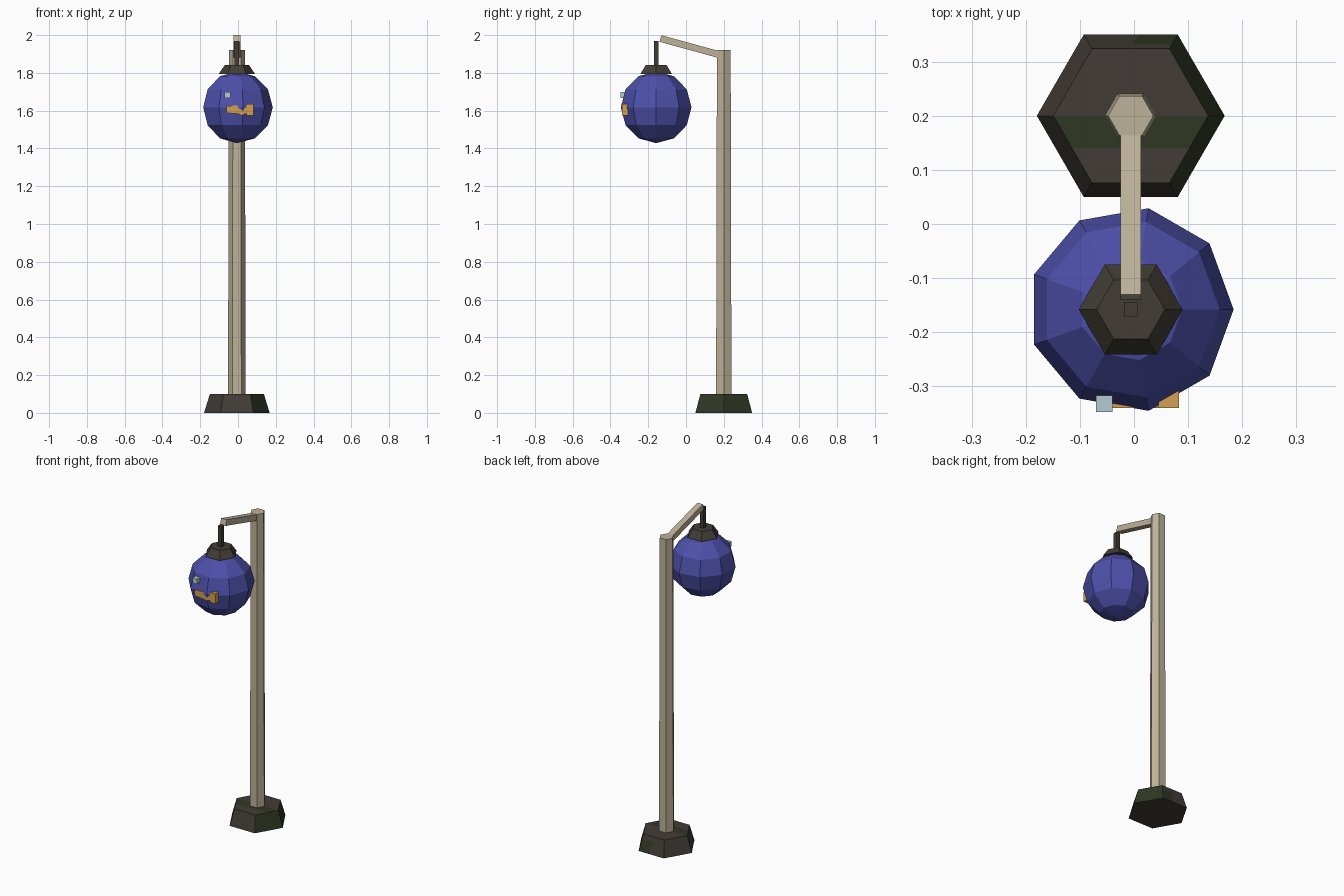
import bpy
import bmesh
from math import cos, sin, pi, atan2
from mathutils import Vector, Matrix

if "Cube" in bpy.data.objects:
    bpy.data.objects.remove(bpy.data.objects["Cube"])


def material(name, rgb):
    """Flat material from 0-255 screen colour, stored as linear."""
    lin = [((c / 255 + 0.055) / 1.055) ** 2.4 for c in rgb]
    mat = bpy.data.materials.new(name)
    mat.use_nodes = True
    mat.diffuse_color = (*lin, 1)
    bsdf = mat.node_tree.nodes["Principled BSDF"]
    bsdf.inputs["Base Color"].default_value = (*lin, 1)
    bsdf.inputs["Roughness"].default_value = 0.9
    return mat


stone = material("dark stone", (66, 60, 54))
moss = material("moss green", (48, 55, 36))
iron = material("dark iron", (66, 61, 53))
wood = material("pale wood", (190, 178, 153))
blue = material("globe blue", (77, 80, 170))
gold = material("amber", (212, 160, 84))
glint = material("pale glint", (178, 203, 213))


def finish(name, bm, *mats):
    bmesh.ops.recalc_face_normals(bm, faces=bm.faces)
    mesh = bpy.data.meshes.new(name)
    bm.to_mesh(mesh)
    bm.free()
    obj = bpy.data.objects.new(name, mesh)
    bpy.context.collection.objects.link(obj)
    for m in mats:
        mesh.materials.append(m)
    return obj


def lathe(sides, profile, centre):
    """Faceted solid of rings (radius, z); first corner points along +x."""
    bm = bmesh.new()
    rings = []
    for r, z in profile:
        angles = [2 * pi * i / sides for i in range(sides)]
        rings.append([bm.verts.new((centre[0] + r * cos(a), centre[1] + r * sin(a), z))
                      for a in angles])
    for low, high in zip(rings, rings[1:]):
        for i in range(sides):
            j = (i + 1) % sides
            bm.faces.new((low[i], low[j], high[j], high[i]))
    if profile[0][0] > 0:
        bm.faces.new(rings[0][::-1])
    if profile[-1][0] > 0:
        bm.faces.new(rings[-1])
    bmesh.ops.remove_doubles(bm, verts=bm.verts, dist=1e-5)
    return bm


def box(name, size, matrix, mat):
    bm = bmesh.new()
    bmesh.ops.create_cube(bm, size=1, matrix=matrix @ Matrix.Diagonal((*size, 1)))
    return finish(name, bm, mat)


def cut(bm, faces, point, normal):
    """Split only the given faces along a plane."""
    geom = set(faces)
    for f in faces:
        geom.update(f.edges, f.verts)
    bmesh.ops.bisect_plane(bm, geom=list(geom), plane_co=point, plane_no=normal)


AXIS_X = -0.006
POLE = Vector((AXIS_X, 0.2))
LAMP = Vector((AXIS_X, -0.158))

# Base block with moss on its +x sides, a strip on top and a back patch
bm = lathe(6, [(0.1735, 0), (0.143, 0.1)], POLE)
bm.normal_update()
for y in (0.14, 0.2):
    cut(bm, [f for f in bm.faces if f.normal.z > 0.9], (0, y, 0), (0, 1, 0))
back = [f for f in bm.faces if f.normal.y > 0.9]
cut(bm, back, (0.01, 0, 0), (1, 0, 0.2))
bm.normal_update()
back = [f for f in bm.faces if f.normal.y > 0.9 and f.calc_center_median().x > 0.02]
cut(bm, back, (0, 0, 0.07), (0, 0, 1))
bm.normal_update()
for f in bm.faces:
    c, n = f.calc_center_median(), f.normal
    strip = n.z > 0.9 and 0.14 < c.y < 0.2
    patch = n.y > 0.9 and c.x > 0.02 and c.z < 0.07
    f.material_index = int(n.x > 0.5 or strip or patch)
finish("base", bm, stone, moss)

# Pole and sloping arm
finish("pole", lathe(6, [(0.047, 0.09), (0.042, 1.92)], POLE), wood)
start, end = Vector((AXIS_X, 0.2, 1.89)), Vector((AXIS_X, -0.135, 1.982))
run = end - start
tilt = Matrix.Rotation(atan2(run.z, run.y), 4, "X")
box("arm", (0.038, run.length, 0.036),
    Matrix.Translation((start + end) / 2) @ tilt, wood)

# Hanging rod, cap and globe
box("hanging_rod", (0.025, 0.025, 0.15),
    Matrix.Translation((*LAMP, 1.895)), iron)
finish("lamp_cap", lathe(6, [(0.096, 1.795), (0.063, 1.843)], LAMP), iron)
R, MID, STEPS = 0.19, 1.618, 6
arc = [(R * sin(pi * i / STEPS) if 0 < i < STEPS else 0, MID - R * cos(pi * i / STEPS))
       for i in range(STEPS + 1)]
finish("globe", lathe(9, arc, LAMP), blue)

# Amber emblem on the front: a bar, a notch and a block
outline = [(-0.06, 1.588), (0.0, 1.583), (0.02, 1.578), (0.045, 1.585),
           (0.045, 1.575), (0.083, 1.575), (0.083, 1.636), (0.045, 1.636),
           (0.045, 1.618), (0.02, 1.604), (0.0, 1.627), (-0.06, 1.625)]
bm = bmesh.new()
face = bm.faces.new([bm.verts.new((x, -0.34, z)) for x, z in outline])
out = bmesh.ops.extrude_face_region(bm, geom=[face])
bmesh.ops.translate(bm, vec=(0, 0.032, 0),
                    verts=[g for g in out["geom"] if isinstance(g, bmesh.types.BMVert)])
finish("emblem", bm, gold)

# Small pale cube above the emblem
box("glint", (0.031, 0.031, 0.031),
    Matrix.Translation((-0.055, -0.332, 1.683)), glint)
